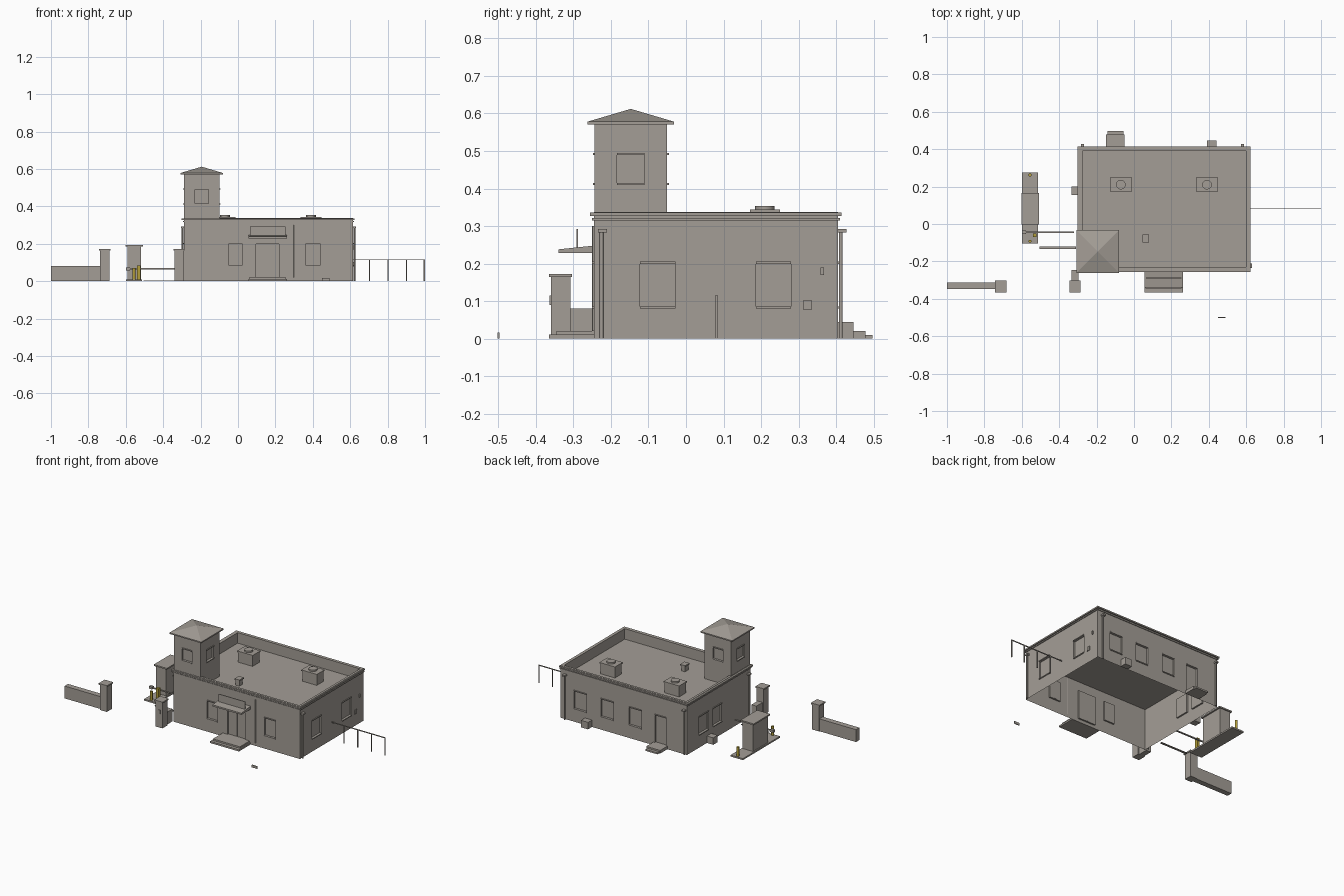
import bpy
import bmesh
from mathutils import Vector

cube = bpy.data.objects.get("Cube")
if cube:
    bpy.data.objects.remove(cube, do_unlink=True)


def make_material(name, colour):
    material = bpy.data.materials.new(name)
    material.use_nodes = True
    material.diffuse_color = colour
    shader = material.node_tree.nodes["Principled BSDF"]
    shader.inputs["Base Color"].default_value = colour
    return material


STONE = make_material("warm_grey", (.37, .34, .305, 1))
YELLOW = make_material("safety_yellow", (.45, .34, .04, 1))


def finish(mesh_builder, name, material=STONE):
    mesh = bpy.data.meshes.new(name)
    mesh_builder.to_mesh(mesh)
    mesh_builder.free()
    mesh.materials.append(material)
    obj = bpy.data.objects.new(name, mesh)
    bpy.context.collection.objects.link(obj)
    return obj


def add_box(bm, x, y, z):
    """Add a box given as (low, high) pairs on each axis."""
    verts = bmesh.ops.create_cube(bm, size=1)["verts"]
    for v in verts:
        v.co = [low + (high - low) * (c + .5) for c, (low, high) in zip(v.co, (x, y, z))]
    return verts


def box(name, x, y, z, material=STONE):
    bm = bmesh.new()
    add_box(bm, x, y, z)
    return finish(bm, name, material)


def ring(name, x, y, z, width):
    bm = bmesh.new()
    for low, high in ((y[0], y[0] + width), (y[1] - width, y[1])):
        add_box(bm, x, (low, high), z)
    for low, high in ((x[0], x[0] + width), (x[1] - width, x[1])):
        add_box(bm, (low, high), (y[0] + width, y[1] - width), z)
    return finish(bm, name)


def cylinder(name, x, y, z, radius, material=STONE):
    bm = bmesh.new()
    bmesh.ops.create_cone(bm, cap_ends=True, segments=12, radius1=radius, radius2=radius, depth=z[1] - z[0])
    bmesh.ops.translate(bm, verts=bm.verts, vec=(x, y, sum(z) / 2))
    obj = finish(bm, name, material)
    for polygon in obj.data.polygons:
        polygon.use_smooth = len(polygon.vertices) == 4
    return obj


def wall(name, side, x, y, z, openings, depth=.01):
    """Single-sided wall with recessed openings, sills and heads."""
    bm = bmesh.new()
    along_x = side in ("front", "back")
    sign = 1 if side in ("back", "right") else -1
    plane = (y if along_x else x)[sign > 0]
    span = x if along_x else y

    def place(u, h, inset=0):
        d = plane - sign * inset
        return Vector((u, d, h) if along_x else (d, u, h))

    outward = place(0, 0, -1) - place(0, 0)

    def quad(corners, facing):
        face = bm.faces.new([bm.verts.new(c) for c in corners])
        face.normal_update()
        if face.normal.dot(facing) < 0:
            face.normal_flip()

    us = sorted({*span, *(u for o in openings for u in o[0])})
    hs = sorted({*z, *(h for o in openings for h in o[1])})
    for a, b in zip(us, us[1:]):
        for c, d in zip(hs, hs[1:]):
            inside = any(o[0][0] <= a < o[0][1] and o[1][0] <= c < o[1][1] for o in openings)
            inset = depth if inside else 0
            quad([place(u, h, inset) for u, h in ((a, c), (b, c), (b, d), (a, d))], outward)
    for (a, b), (c, d) in openings:
        middle = place((a + b) / 2, (c + d) / 2)
        loop = [(a, c), (b, c), (b, d), (a, d)]
        for p, q in zip(loop, loop[1:] + loop[:1]):
            reveal = [place(*p), place(*q), place(*q, depth), place(*p, depth)]
            quad(reveal, middle - reveal[0])
        for h in (c, d):
            if h > z[0] + .03:
                low, high = place(a, h - .003, depth), place(b, h + .003, -.005)
                add_box(bm, *[sorted(pair) for pair in zip(low, high)])
    return finish(bm, name)


# Main building shell
HX, HY = (-.29, .615), (-.245, .405)
ROOF = .27
SILL = (.083, .202)
openings = {
    "front": [((-.05, .025), SILL), ((.095, .22), (.02, .202)), ((.36, .44), SILL)],
    "right": [((-.122, -.028), SILL), ((.187, .28), SILL)],
    "back": [((c - .045, c + .045), SILL) for c in (.08, .28, .475)] + [((-.14, -.06), (.02, .202))],
    "left": [((.05, .14), SILL), ((.187, .28), SILL)],
}
for side, holes in openings.items():
    wall(side + "_wall", side, HX, HY, (0, ROOF), holes)
box("roof_deck", HX, HY, (ROOF - .002, ROOF))
ring("parapet", HX, HY, (ROOF, .338), .015)
ring("cornice_band", (-.295, .62), (-.25, .41), (.315, .322), .02)
ring("cornice", (-.302, .622), (-.256, .414), (.327, .336), .022)
box("door_meeting_rail", (.155, .16), (-.238, -.232), (.02, .2))
box("window_mullion", (.394, .406), (-.238, -.233), SILL)

# Tower with pyramid roof
TX, TY = (-.288, -.098), (-.243, -.05)
for side in openings:
    span = (-.23, -.158) if side in ("front", "back") else (-.184, -.11)
    wall("tower_" + side, side, TX, TY, (ROOF, .572), [(span, (.412, .492))])
box("tower_eaves", (-.308, -.08), (-.262, -.032), (.57, .578))
bm = bmesh.new()
peak = add_box(bm, (-.308, -.08), (-.262, -.032), (.578, .612))
bmesh.ops.pointmerge(bm, verts=[v for v in peak if v.co.z > .6], merge_co=(-.194, -.147, .612))
finish(bm, "tower_roof")

# Roof equipment
for x in (-.07, .39):
    box("roof_unit", (x - .052, x + .052), (.175, .245), (ROOF, .336))
    box("roof_unit_lid", (x - .056, x + .056), (.17, .25), (.336, .344))
    cylinder("roof_unit_fan", x, .21, (.344, .354), .026)
box("roof_vent", (.05, .076), (-.095, -.06), (ROOF, .305))
box("roof_vent_cap", (.045, .081), (-.1, -.055), (.305, .313))

# Front canopy, sign board and entrance steps
canopy = box("entrance_canopy", (.055, .262), (-.34, -.245), (.228, .238))
for v in canopy.data.vertices:
    if v.co.y > -.3 and v.co.z > .23:
        v.co.z += .01
box("sign_board", (.065, .255), (-.292, -.287), (.24, .292))
box("entrance_step_low", (.055, .262), (-.365, -.245), (0, .011))
box("entrance_step_high", (.062, .255), (-.345, -.245), (.011, .021))

# Rear steps and ground units
box("rear_step_high", (-.15, -.05), (.405, .478), (0, .02))
box("rear_step_low", (-.143, -.057), (.478, .497), (0, .01))
box("rear_unit", (.39, .44), (.405, .446), (0, .045))
box("side_unit", (-.335, -.29), (.155, .2), (0, .045))

# Downpipes with hoppers
for x, y in ((-.297, -.225), (.622, -.225), (-.275, .412), (.58, .412)):
    cylinder("downpipe", x, y, (0, .285), .005)
    box("pipe_hopper", (x - .009, x + .009), (y - .009, y + .015), (.283, .292))
cylinder("front_conduit", .3, -.247, (.02, .3), .003)

# Small wall boxes
box("meter_box", (.615, .62), (.313, .334), (.077, .103))
box("wall_lamp", (.615, .622), (.358, .367), (.17, .19))

# Gate pillars and boundary walls
for x in (-.713, -.315):
    box("gate_pillar", (x - .025, x + .025), (-.36, -.308), (0, .164))
    box("pillar_cap", (x - .03, x + .03), (-.365, -.303), (.164, .173))
box("pillar_panel", (-.325, -.305), (-.363, -.36), (.09, .115))
box("outer_wall", (-1, -.738), (-.347, -.312), (0, .08))
box("inner_wall", (-.333, -.298), (-.308, -.245), (0, .08))

# Guard booth on its island
box("booth_island", (-.6, -.512), (-.105, .275), (0, .01))
box("booth", (-.592, -.518), (.005, .16), (.01, .185))
box("booth_roof", (-.602, -.508), (-.002, .167), (.185, .194))
for y in (-.092, .262):
    cylinder("bollard", -.556, y, (.01, .07), .008, YELLOW)
box("barrier_post", (-.54, -.522), (-.07, -.05), (.01, .083), YELLOW)
box("barrier_arm", (-.6, -.32), (-.049, -.041), (.062, .069))
box("barrier_weight", (-.6, -.578), (-.054, -.036), (.058, .074))
box("ground_strip", (-.505, -.31), (-.133, -.119), (0, .004))

# Side fence and kerb marker
box("fence_rail", (.615, 1), (.079, .084), (.112, .117))
for x in (.703, .802, .9, .996):
    box("fence_post", (x - .003, x + .003), (.079, .084), (0, .114))
box("kerb_marker", (.45, .488), (-.502, -.497), (0, .016))
